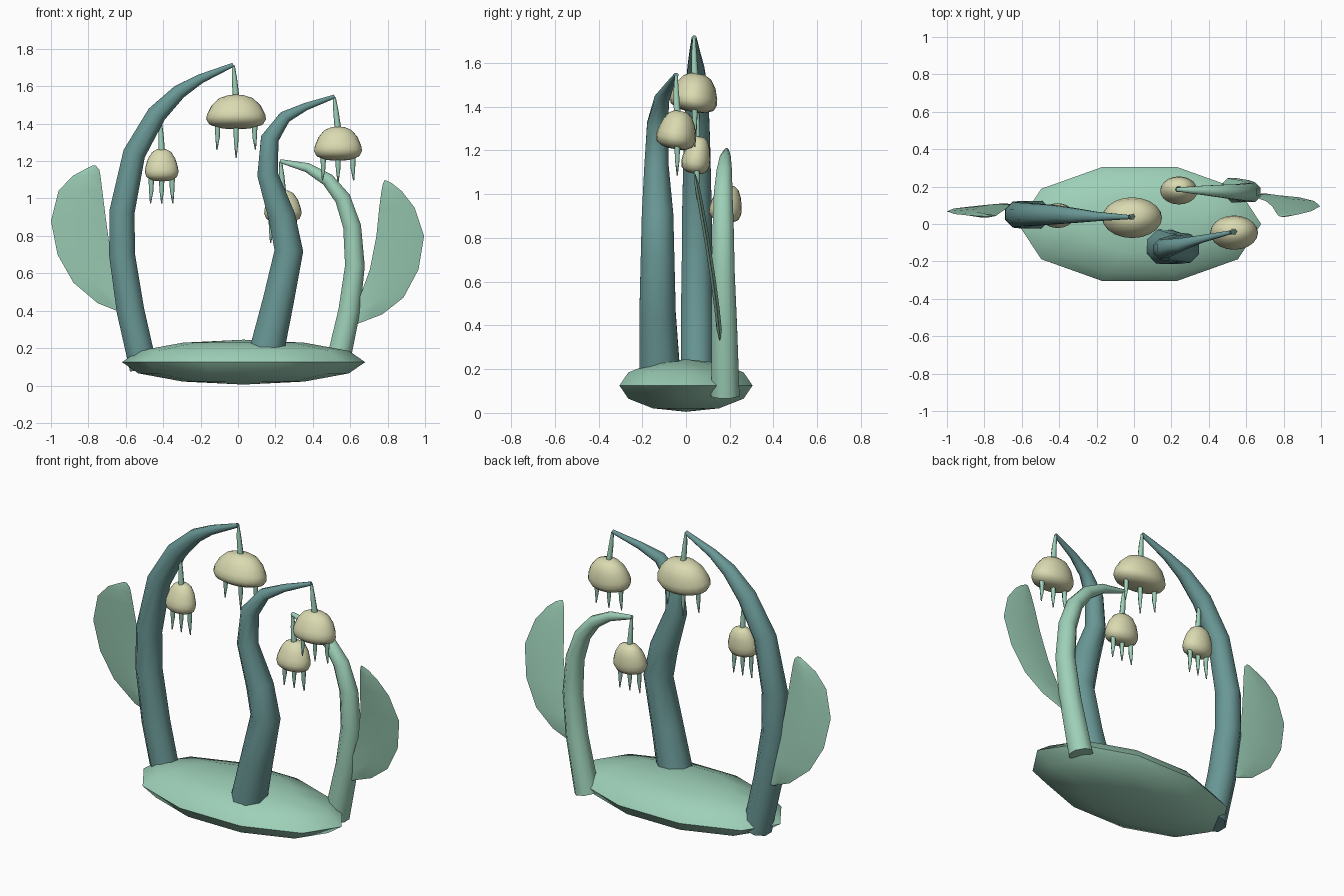
import bpy, bmesh, math
from mathutils import Vector, Matrix

cube = bpy.data.objects.get("Cube")
if cube:
    bpy.data.objects.remove(cube, do_unlink=True)


def material(name, rgb):
    m = bpy.data.materials.new(name)
    m.use_nodes = True
    m.diffuse_color = (*rgb, 1)
    m.node_tree.nodes["Principled BSDF"].inputs["Base Color"].default_value = (*rgb, 1)
    return m


GREEN = material("soft green", (0.34, 0.63, 0.48))
TEAL = material("deep teal", (0.14, 0.31, 0.30))
CREAM = material("cream", (0.70, 0.70, 0.44))


def finish(name, bm, mat, angle=60):
    bmesh.ops.recalc_face_normals(bm, faces=bm.faces)
    mesh = bpy.data.meshes.new(name)
    bm.to_mesh(mesh)
    bm.free()
    mesh.materials.append(mat)
    ob = bpy.data.objects.new(name, mesh)
    bpy.context.collection.objects.link(ob)
    bpy.ops.object.select_all(action='DESELECT')
    bpy.context.view_layer.objects.active = ob
    ob.select_set(True)
    bpy.ops.object.shade_smooth_by_angle(angle=math.radians(angle))
    return ob


def loft(bm, rings):
    """Skin a list of closed rings and cap both ends."""
    rows = [[bm.verts.new(p) for p in ring] for ring in rings]
    n = len(rows[0])
    for a, b in zip(rows, rows[1:]):
        for i in range(n):
            j = (i + 1) % n
            bm.faces.new((a[i], a[j], b[j], b[i]))
    bm.faces.new(rows[0])
    bm.faces.new(rows[-1])


def tube(name, path, mat, sides=8):
    """Sweep a tapered tube along (x, y, z, radius) points."""
    pts = [Vector(p[:3]) for p in path]
    rings = []
    for i, p in enumerate(pts):
        t = (pts[min(i + 1, len(pts) - 1)] - pts[max(i - 1, 0)]).normalized()
        u = Vector((0, 1, 0))
        u = (u - t * u.dot(t)).normalized()
        v = t.cross(u)
        angles = [math.tau * (k + 0.5) / sides for k in range(sides)]
        rings.append([p + path[i][3] * (u * math.cos(a) + v * math.sin(a)) for a in angles])
    bm = bmesh.new()
    loft(bm, rings)
    return finish(name, bm, mat)


def leaf(name, rows, y_low, y_high, mat):
    """Thin lens-shaped blade from (z, inner x, outer x) rows, leaning in y."""
    z0, z1 = rows[0][0], rows[-1][0]
    rings = []
    for z, xi, xo in rows:
        f = (z - z0) / (z1 - z0)
        y = y_low + (y_high - y_low) * f ** 1.3
        mid = (xi + xo) / 2
        t = 0.012 * min(1, abs(xo - xi) / 0.12)
        rings.append([(xi, y, z), (mid, y - t, z), (xo, y, z), (mid, y + t, z)])
    bm = bmesh.new()
    loft(bm, rings)
    return finish(name, bm, mat)


def flower(name, centre, rx, ry, height, stem_top, spikes):
    """Nodding bell, its hanging stem and a row of spikes below."""
    x, y, z = centre
    profile = [(0.3, 1), (0.58, 0.91), (0.82, 0.7), (0.97, 0.43),
               (1, 0.27), (0.9, 0.12), (0.6, 0.03), (0.25, 0)]
    tilt = Matrix.Rotation(math.radians(-10), 4, 'X')
    rings = []
    for r, h in profile:
        rings.append([Vector(centre) + tilt @ Vector((rx * r * math.cos(a), ry * r * math.sin(a), (h - 0.5) * height))
                      for a in [math.tau * k / 20 for k in range(20)]])
    bm = bmesh.new()
    loft(bm, rings)
    finish(name + "_bell", bm, CREAM)
    top = z + height / 2 - 0.015
    sx, sy, sz = stem_top
    tube(name + "_stem", [(sx, sy, sz, 0.008), (sx * 0.6 + x * 0.4, sy, sz * 0.6 + top * 0.4, 0.014),
                          (x, y, top, 0.018)], GREEN, 6)
    base = z - height / 2 + 0.02
    for i, drop in enumerate(spikes):
        px = x + (i - 1) * rx * 0.62
        tube(f"{name}_spike_{i + 1}", [(px, y, base, 0.015), (px, y, base - drop * 0.5, 0.012),
                                       (px + (i - 1) * 0.004, y, base - drop, 0.003)], GREEN, 6)


# Low cushion base
bm = bmesh.new()
bmesh.ops.create_uvsphere(bm, u_segments=10, v_segments=6, radius=1)
bmesh.ops.transform(bm, verts=bm.verts, matrix=Matrix.Translation((0.03, 0, 0.125))
                    @ Matrix.Diagonal((0.65, 0.32, 0.12, 1)) @ Matrix.Rotation(math.radians(18), 4, 'Z'))
finish("base", bm, GREEN)

# Three arching stalks
tube("tall_stalk", [(-0.505, 0.05, 0.09, 0.08), (-0.575, 0.05, 0.4, 0.08), (-0.62, 0.05, 0.7, 0.075),
                    (-0.62, 0.05, 0.93, 0.073), (-0.555, 0.05, 1.24, 0.065), (-0.435, 0.05, 1.45, 0.056),
                    (-0.315, 0.045, 1.57, 0.042), (-0.2, 0.04, 1.64, 0.027), (-0.025, 0.037, 1.715, 0.012)], TEAL)
tube("middle_stalk", [(0.155, -0.12, 0.19, 0.1), (0.215, -0.13, 0.45, 0.09), (0.272, -0.13, 0.72, 0.083),
                      (0.235, -0.13, 0.9, 0.078), (0.158, -0.135, 1.13, 0.06), (0.17, -0.13, 1.32, 0.052),
                      (0.25, -0.11, 1.435, 0.036), (0.36, -0.08, 1.49, 0.022), (0.515, -0.045, 1.545, 0.011)], TEAL)
tube("short_stalk", [(0.525, 0.18, 0.08, 0.07), (0.595, 0.175, 0.4, 0.063), (0.625, 0.17, 0.64, 0.057),
                     (0.61, 0.17, 0.85, 0.052), (0.56, 0.17, 1.0, 0.046), (0.48, 0.175, 1.1, 0.038),
                     (0.37, 0.18, 1.165, 0.027), (0.225, 0.185, 1.2, 0.011)], GREEN)

# Half-moon leaves
leaf("right_leaf", [(0.4, -0.62, -0.65), (0.44, -0.63, -0.75), (0.55, -0.65, -0.88), (0.7, -0.68, -0.965),
                    (0.88, -0.705, -1.0), (1.04, -0.725, -0.96), (1.12, -0.735, -0.885),
                    (1.155, -0.742, -0.82), (1.175, -0.76, -0.78)], 0.10, 0.04, GREEN)
leaf("left_leaf", [(0.33, 0.62, 0.64), (0.38, 0.63, 0.77), (0.47, 0.65, 0.885), (0.62, 0.705, 0.965),
                   (0.8, 0.74, 0.995), (0.95, 0.755, 0.945), (1.04, 0.767, 0.875),
                   (1.08, 0.775, 0.825), (1.095, 0.782, 0.795)], 0.155, 0.04, GREEN)

# Hanging flowers
flower("top_flower", (-0.01, 0.04, 1.463), 0.16, 0.11, 0.175, (-0.025, 0.037, 1.71), (0.135, 0.18, 0.135))
flower("left_flower", (0.535, -0.04, 1.293), 0.128, 0.092, 0.175, (0.515, -0.045, 1.54), (0.13, 0.14, 0.13))
flower("right_flower", (-0.408, 0.05, 1.178), 0.09, 0.066, 0.17, (-0.415, 0.05, 1.41), (0.14, 0.14, 0.14))
flower("back_flower", (0.24, 0.185, 0.957), 0.1, 0.075, 0.17, (0.228, 0.185, 1.195), (0.13, 0.13, 0.13))
